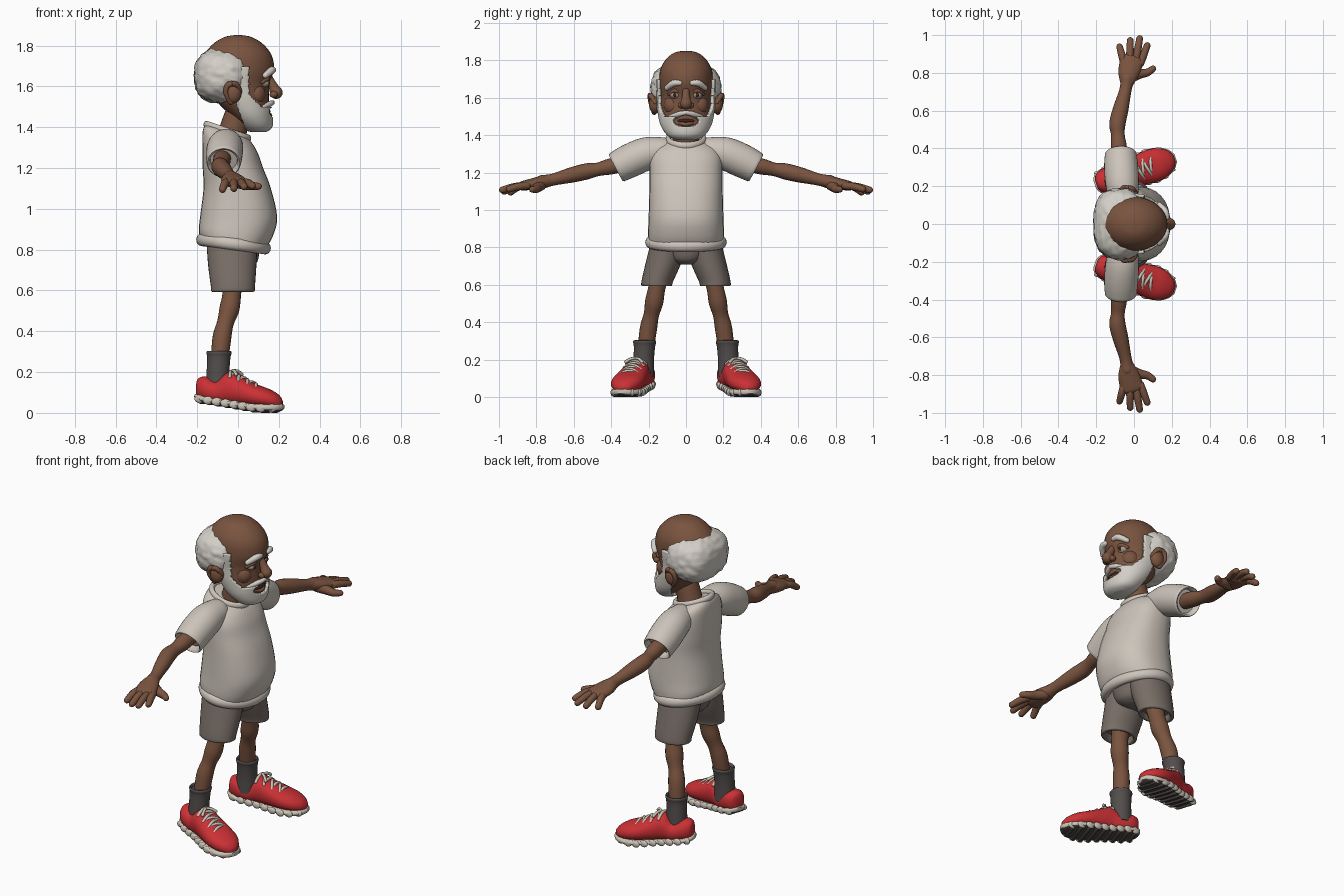
import bpy, bmesh, math
from mathutils import Vector, noise

cube = bpy.data.objects.get("Cube")
if cube:
    bpy.data.objects.remove(cube)


def material(name, r, g, b):
    m = bpy.data.materials.new(name)
    m.use_nodes = True
    m.diffuse_color = (r, g, b, 1)
    bsdf = m.node_tree.nodes["Principled BSDF"]
    bsdf.inputs["Base Color"].default_value = (r, g, b, 1)
    bsdf.inputs["Roughness"].default_value = 0.7
    return m


SKIN = material("brown skin", 0.195, 0.088, 0.05)
SHIRT = material("cream cotton", 0.61, 0.555, 0.495)
HAIR = material("white hair", 0.65, 0.62, 0.57)
SHORTS = material("taupe cloth", 0.19, 0.155, 0.135)
SOCK = material("charcoal wool", 0.085, 0.075, 0.072)
RED = material("red canvas", 0.6, 0.03, 0.035)
RUBBER = material("pale rubber", 0.6, 0.55, 0.47)
TREAD = material("dark tread", 0.075, 0.064, 0.06)
DARK = material("dark brown", 0.05, 0.016, 0.011)
EYE = material("eye white", 0.4, 0.35, 0.28)


def finish(name, bm, mat, side=1):
    """Mirror to the wanted side, shade smooth and link."""
    for v in bm.verts:
        v.co.y *= side
    bmesh.ops.recalc_face_normals(bm, faces=bm.faces)
    me = bpy.data.meshes.new(name)
    bm.to_mesh(me)
    bm.free()
    me.polygons.foreach_set("use_smooth", [True] * len(me.polygons))
    me.set_sharp_from_angle(angle=0.95)
    me.materials.append(mat)
    ob = bpy.data.objects.new(name, me)
    bpy.context.collection.objects.link(ob)
    return ob


def spline(keys, n):
    """Smooth interpolation through rows of numbers, n steps per span."""
    out = []
    for i in range(len(keys) - 1):
        a, b, c, d = (keys[min(max(j, 0), len(keys) - 1)] for j in range(i - 1, i + 3))
        for k in range(n):
            t = k / n
            out.append([q + t / 2 * (r - p + t * (2 * p - 5 * q + 4 * r - s + t * (3 * (q - r) + s - p)))
                        for p, q, r, s in zip(a, b, c, d)])
    return out + [list(keys[-1])]


def ring(c, u, v, p=2, n=32):
    """Superellipse with half axes u and v."""
    def power(t):
        return math.copysign(abs(t) ** (2 / p), t)
    angles = [2 * math.pi * i / n for i in range(n)]
    return [c + u * power(math.cos(a)) + v * power(math.sin(a)) for a in angles]


def skin_rings(rings, closed=False):
    bm = bmesh.new()
    rows = [[bm.verts.new(p) for p in r] for r in rings]
    n = len(rows[0])
    for a, b in zip(rows, rows[1:] + rows[:1] if closed else rows[1:]):
        for i in range(n):
            j = (i + 1) % n
            bm.faces.new((a[i], a[j], b[j], b[i]))
    if not closed:
        bm.faces.new(rows[0])
        bm.faces.new(rows[-1])
    return bm


def stack_rings(keys, steps=4, p=2, n=32):
    """Keys are height, centre x, centre y, radius x, radius y, tilt."""
    return [ring(Vector((x, y, z)), Vector((rx, 0, tilt * rx)), Vector((0, ry, 0)), p, n)
            for z, x, y, rx, ry, tilt in spline(keys, steps)]


def stack(name, keys, mat, side=1, p=2):
    return finish(name, skin_rings(stack_rings(keys, p=p)), mat, side)


def tube(name, keys, mat, side=1, hollow=False, n=20, steps=4):
    """Keys are x, y, z, radius and a flattening factor; ends are round or hollow."""
    rows = spline([k if len(k) == 5 else (*k, 1) for k in keys], steps)
    pts = [Vector(r[:3]) for r in rows]
    span = pts[-1] - pts[0]
    ref = Vector((0, 0, 1)) if abs(span.x) > span.length * 0.8 else Vector((1, 0, 0))
    stations = [(p, (pts[min(i + 1, len(pts) - 1)] - pts[max(i - 1, 0)]).normalized(), r[3], r[4])
                for i, (p, r) in enumerate(zip(pts, rows))]
    first, last = stations[0], stations[-1]

    def dome(s, sign):
        p, t, r, f = s
        return [(p + t * sign * r * min(f, 1) * math.sin(a), t, r * math.cos(a), f) for a in (0.4, 0.8, 1.15, 1.5)]
    if hollow:
        p, t, r, f = last
        stations += [(p + t * 0.006, t, r * 0.94, f), (p, t, r * 0.82, f), (p - t * 0.03, t, r * 0.78, f)]
    else:
        stations += dome(last, 1)
    stations = dome(first, -1)[::-1] + stations
    rings = []
    for p, t, r, f in stations:
        u = (ref - t * ref.dot(t)).normalized()
        rings.append(ring(p, u * r, t.cross(u) * r * f, n=n))
    return finish(name, skin_rings(rings), mat, side)


def ball(name, c, r, mat, side=1, p=2, bump=0):
    bm = bmesh.new()
    bmesh.ops.create_uvsphere(bm, u_segments=64 if bump else 24, v_segments=40 if bump else 16, radius=1)
    for v in bm.verts:
        d = v.co / sum(abs(q) ** p for q in v.co) ** (1 / p)
        d *= 1 + bump * noise.noise(v.co * 6)
        v.co = Vector(q * s + o for q, s, o in zip(d, r, c))
    return finish(name, bm, mat, side)


def band(name, c, rx, ry, r, tilt, mat, tall=1):
    """Rolled elliptical hem."""
    rings = []
    for i in range(48):
        a = 2 * math.pi * i / 48
        d = Vector((math.cos(a), math.sin(a), 0))
        mid = Vector(c) + Vector((rx * d.x, ry * d.y, tilt * rx * d.x))
        rings.append(ring(mid, d * r, Vector((0, 0, r * tall)), n=12))
    return finish(name, skin_rings(rings, True), mat)


# Head and neck
head_keys = [(1.393, .1, 0, .03, .045, 0), (1.41, .088, 0, .064, .085, 0), (1.46, .058, 0, .096, .119, 0),
             (1.53, .022, 0, .13, .135, 0), (1.61, -.008, 0, .161, .14, 0), (1.68, 0, 0, .176, .143, 0),
             (1.75, 0, 0, .166, .138, 0), (1.805, 0, 0, .125, .108, 0), (1.84, 0, 0, .07, .065, 0),
             (1.85, 0, 0, .025, .025, 0), (1.851, 0, 0, .004, .004, 0)]
stack("head", head_keys, SKIN)
tube("neck", [(-.04, 0, 1.3, .075), (-.02, 0, 1.4, .067), (.01, 0, 1.48, .067)], SKIN)

# Hair around the back, and a beard with sideburns cut from a copy of the jaw
ball("hair", (-.075, 0, 1.652), (.14, .188, .136), HAIR, p=2.5, bump=.05)
bm = skin_rings(stack_rings(head_keys, 12, n=128))


def is_beard(p):
    if p.z > 1.7 or p.x < max(0, 1.53 - p.z) * .45 - .01:
        return False
    if p.z > 1.5:
        return p.x < .05 + max(0, 1.56 - p.z) * .9
    return p.x < .05 or (p.y / .064) ** 2 + ((p.z - 1.474) / .028) ** 2 > 1


bmesh.ops.delete(bm, geom=[f for f in bm.faces if not is_beard(f.calc_center_median())], context='FACES')
beard = finish("beard", bm, HAIR)
solid = beard.modifiers.new("thickness", 'SOLIDIFY')
solid.thickness, solid.offset = .018, 1

# Face
tube("nose", [(.15, 0, 1.645, .018), (.17, 0, 1.605, .022), (.187, 0, 1.57, .032)], SKIN)
ball("mouth", (.135, 0, 1.477), (.025, .052, .014), DARK)
tube("lower_lip", [(.136, -.046, 1.468, .009), (.157, 0, 1.458, .011), (.136, .046, 1.468, .009)], SKIN)

# Shirt
stack("shirt_body", [(.83, -.02, 0, .16, .2, -.12), (.88, -.01, 0, .182, .203, -.06), (.96, .003, 0, .189, .2, 0),
                     (1.1, -.004, 0, .165, .196, 0), (1.2, -.025, 0, .148, .195, 0),
                     (1.28, -.037, 0, .137, .192, -.1), (1.34, -.048, 0, .126, .165, -.25),
                     (1.37, -.052, 0, .112, .12, -.33), (1.38, -.052, 0, .1, .095, -.33)], SHIRT, p=2.35)
band("shirt_hem", (-.022, 0, .828), .157, .192, .026, -.13, SHIRT, tall=1.2)
band("collar", (-.052, 0, 1.378), .102, .095, .015, -.33, SHIRT, tall=1.3)

# Shorts seat
stack("shorts_seat", [(.71, -.01, 0, .06, .04, 0), (.74, -.015, 0, .11, .1, 0), (.84, -.02, 0, .13, .17, 0)], SHORTS)

toe_dir = Vector((.95, .31, 0)).normalized()
across = Vector((-toe_dir.y, toe_dir.x, 0))
heel = Vector((-.2, .212, 0))


def shoe_part(name, keys, mat, side, p):
    """Keys are distance from heel, half width, bottom and top."""
    rings = [ring(heel + toe_dir * s + Vector((0, 0, (lo + hi) / 2)), across * w,
                  Vector((0, 0, (hi - lo) / 2)), p) for s, w, lo, hi in spline(keys, 5)]
    return finish(name, skin_rings(rings), mat, side)


for side, label in ((1, "left_"), (-1, "right_")):
    # Ear, eye, brow, cheek and moustache half
    ball(label + "ear", (-.025, .166, 1.568), (.042, .032, .052), SKIN, side)
    tube(label + "ear_rim", [(.01, .165, 1.575, .011), (-.01, .187, 1.61, .014), (-.048, .192, 1.607, .014),
                             (-.06, .187, 1.567, .012), (-.035, .17, 1.523, .014)], SKIN, side)
    ball(label + "eye", (.125, .058, 1.615), (.029, .028, .02), EYE, side)
    ball(label + "pupil", (.149, .06, 1.615), (.007, .01, .011), DARK, side)
    tube(label + "eyelid", [(.135, .028, 1.622, .009), (.145, .058, 1.638, .012), (.12, .09, 1.62, .009)], SKIN, side)
    tube(label + "eyebrow", [(.173, .034, 1.679, .014), (.165, .066, 1.678, .018), (.134, .102, 1.653, .014)],
         HAIR, side)
    ball(label + "cheek", (.085, .07, 1.56), (.05, .05, .055), SKIN, side)
    ball(label + "nostril", (.175, .026, 1.56), (.02, .018, .017), SKIN, side)
    tube(label + "moustache", [(.168, .004, 1.52, .012), (.154, .038, 1.513, .014), (.12, .08, 1.497, .013)],
         HAIR, side)

    # Sleeve, arm and hand
    tube(label + "sleeve", [(-.055, .13, 1.315, .075), (-.062, .21, 1.302, .088), (-.068, .3, 1.264, .09),
                            (-.07, .37, 1.228, .084)], SHIRT, side, hollow=True, n=32)
    tube(label + "arm", [(-.075, .28, 1.26, .042), (-.08, .4, 1.234, .043), (-.085, .47, 1.218, .036),
                         (-.088, .53, 1.207, .043), (-.07, .61, 1.188, .041), (-.045, .71, 1.163, .032),
                         (-.035, .77, 1.15, .037)], SKIN, side)
    tube(label + "palm", [(-.038, .74, 1.155, .034, .9), (-.028, .8, 1.143, .056, .58),
                          (-.01, .87, 1.13, .062, .42)], SKIN, side)
    for name, bx, tx, ty, tz in (("little_finger", -.052, -.076, .938, 1.095), ("ring_finger", -.022, -.02, .972, 1.1),
                                 ("middle_finger", .008, .03, .982, 1.108), ("index_finger", .034, .07, .945, 1.112)):
        tube(label + name, [(bx, .85, 1.13, .02), ((bx + tx) / 2, (.85 + ty) / 2, 1.125, .02), (tx, ty, tz, .0175)],
             SKIN, side, n=12)
    tube(label + "thumb", [(-.02, .775, 1.135, .03), (.03, .795, 1.12, .026), (.07, .802, 1.112, .021),
                           (.1, .822, 1.11, .017)], SKIN, side, n=12)

    # Shorts leg, bare leg and sock
    stack(label + "shorts_leg", [(.84, -.03, .09, .125, .095, 0), (.72, -.028, .12, .118, .095, 0),
                                 (.62, -.025, .153, .108, .085, 0), (.595, -.025, .156, .105, .08, 0),
                                 (.598, -.025, .156, .085, .064, 0), (.63, -.025, .15, .08, .06, 0)], SHORTS, side)
    tube(label + "leg", [(-.03, .13, .7, .06), (-.03, .155, .59, .046), (-.042, .17, .51, .049),
                         (-.062, .185, .44, .041), (-.08, .202, .36, .046), (-.095, .222, .2, .04)], SKIN, side)
    stack(label + "sock", [(.11, -.1, .228, .06, .058, 0), (.2, -.098, .226, .056, .055, 0),
                           (.27, -.094, .222, .057, .057, 0), (.295, -.093, .221, .062, .062, 0),
                           (.304, -.093, .221, .055, .055, 0), (.29, -.093, .221, .046, .045, 0)], SOCK, side)

    # Shoe
    shoe_part(label + "shoe", [(0, .02, .08, .15), (.012, .046, .065, .172), (.05, .066, .055, .178),
                               (.11, .069, .045, .158), (.165, .071, .04, .2), (.23, .08, .034, .175),
                               (.31, .088, .028, .138), (.37, .078, .025, .116), (.415, .05, .026, .09),
                               (.436, .018, .03, .065)], RED, side, 2.2)
    sole = shoe_part(label + "sole", [(-.008, .022, .07, .092), (.006, .048, .062, .094), (.05, .069, .05, .085),
                                      (.15, .071, .036, .068), (.3, .09, .014, .049), (.375, .08, .006, .046),
                                      (.42, .053, .008, .045), (.443, .02, .018, .042)], RUBBER, side, 2.8)
    sole.data.materials.append(TREAD)
    for f in sole.data.polygons:
        if f.normal.z < -.75:
            f.material_index = 1
    for i in range(9):
        s = .03 + i * .046
        half = (.05, .062, .064, .065, .071, .079, .082, .074, .05)[i]
        z = max(.011, .06 - s * .15)
        a, b = heel + toe_dir * s - across * half * .85, heel + toe_dir * s + across * half * .85
        tube(label + "tread_bar", [(a.x, a.y, z, .011), (b.x, b.y, z, .011)], TREAD, side, n=8, steps=1)
        for e in (-1, 1):
            q = heel + toe_dir * s + across * half * e
            ball(label + "sole_lug", (q.x, q.y, z + .013), (.026, .012, .02), RUBBER, side)
    # Laces zigzag over the tongue, with a bow at the top
    for i in range(7):
        s, z = .172 + i * .022, .203 - i * .0103
        row = [heel + toe_dir * (s + k * .012 * (-1) ** i) + across * k * .05 + Vector((0, 0, z - .026 * k * k))
               for k in (-1, -.5, 0, .5, 1)]
        tube(label + "lace", [(*p, .0085) for p in row], RUBBER, side, n=8, steps=2)
    for e in (-1, 1):
        q = heel + toe_dir * .185 + Vector((0, 0, .207))
        w = q + across * e * .045 + toe_dir * .03 - Vector((0, 0, .018))
        tube(label + "lace_bow", [(*q, .008), (*(q.lerp(w, .5) + Vector((0, 0, .007))), .008), (*w, .009)],
             RUBBER, side, n=8, steps=2)
